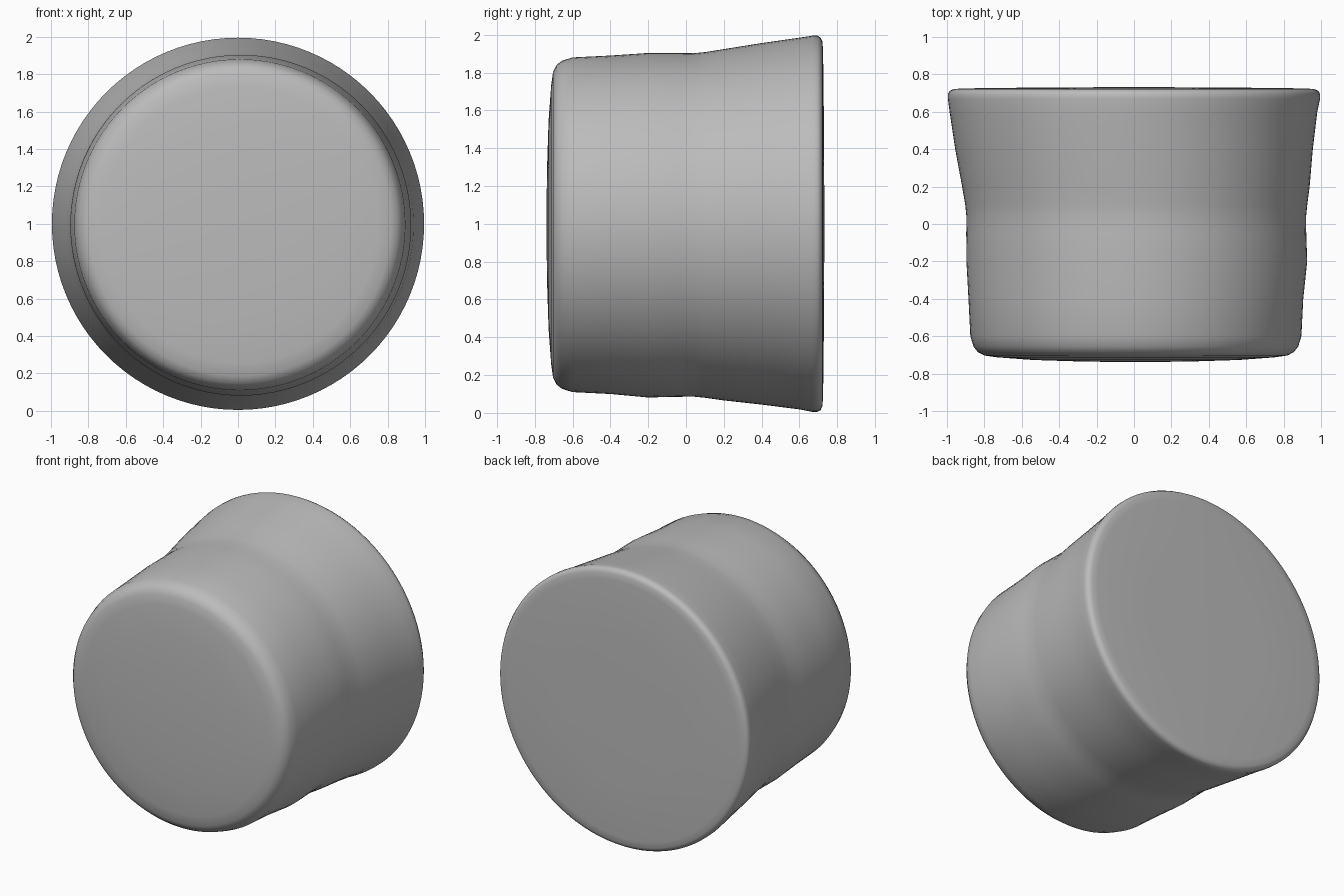
import bpy
import bmesh
from math import sin, cos, tau

cube = bpy.data.objects.get("Cube")
if cube:
    bpy.data.objects.remove(cube, do_unlink=True)

SIDES = 96

grey = bpy.data.materials.new("plain grey")
grey.use_nodes = True
colour = (0.5, 0.5, 0.5, 1)
grey.diffuse_color = colour
grey.node_tree.nodes["Principled BSDF"].inputs["Base Color"].default_value = colour

# Profile from front to back: depth y, radius, sideways drift of the axis
profile = [
    (-0.735, 0.3, 0.01), (-0.727, 0.55, 0.01), (-0.713, 0.74, 0.01),
    (-0.703, 0.81, 0.01), (-0.685, 0.845, 0.01), (-0.655, 0.868, 0.01),
    (-0.6, 0.885, 0.01), (-0.4, 0.895, 0.01), (-0.2, 0.911, 0.015),
    (-0.05, 0.909, 0.012), (0.04, 0.908, 0.012), (0.1, 0.914, 0.012),
    (0.2, 0.929, 0.01), (0.4, 0.956, 0), (0.6, 0.983, -0.003),
    (0.67, 0.995, 0), (0.695, 0.995, 0), (0.712, 0.985, 0),
    (0.721, 0.965, 0), (0.725, 0.92, 0), (0.73, 0.5, 0),
]

# Cup body: rings skinned along the front-to-back axis
bm = bmesh.new()
rings = []
for y, r, drift in profile:
    rings.append([bm.verts.new((drift + r * cos(tau * i / SIDES), y,
                                1 - drift / 2 + r * sin(tau * i / SIDES)))
                  for i in range(SIDES)])
for a, b in zip(rings, rings[1:]):
    for i in range(SIDES):
        j = (i + 1) % SIDES
        bm.faces.new((a[i], a[j], b[j], b[i]))

# Gently domed front and back caps
for ring, y in ((rings[0], -0.739), (rings[-1], 0.732)):
    tip = bm.verts.new((0, y, 1))
    for i in range(SIDES):
        bm.faces.new((ring[i], ring[(i + 1) % SIDES], tip))
bmesh.ops.recalc_face_normals(bm, faces=bm.faces)

mesh = bpy.data.meshes.new("cup_body")
bm.to_mesh(mesh)
bm.free()
mesh.materials.append(grey)
body = bpy.data.objects.new("cup_body", mesh)
bpy.context.collection.objects.link(body)
for polygon in mesh.polygons:
    polygon.use_smooth = True
